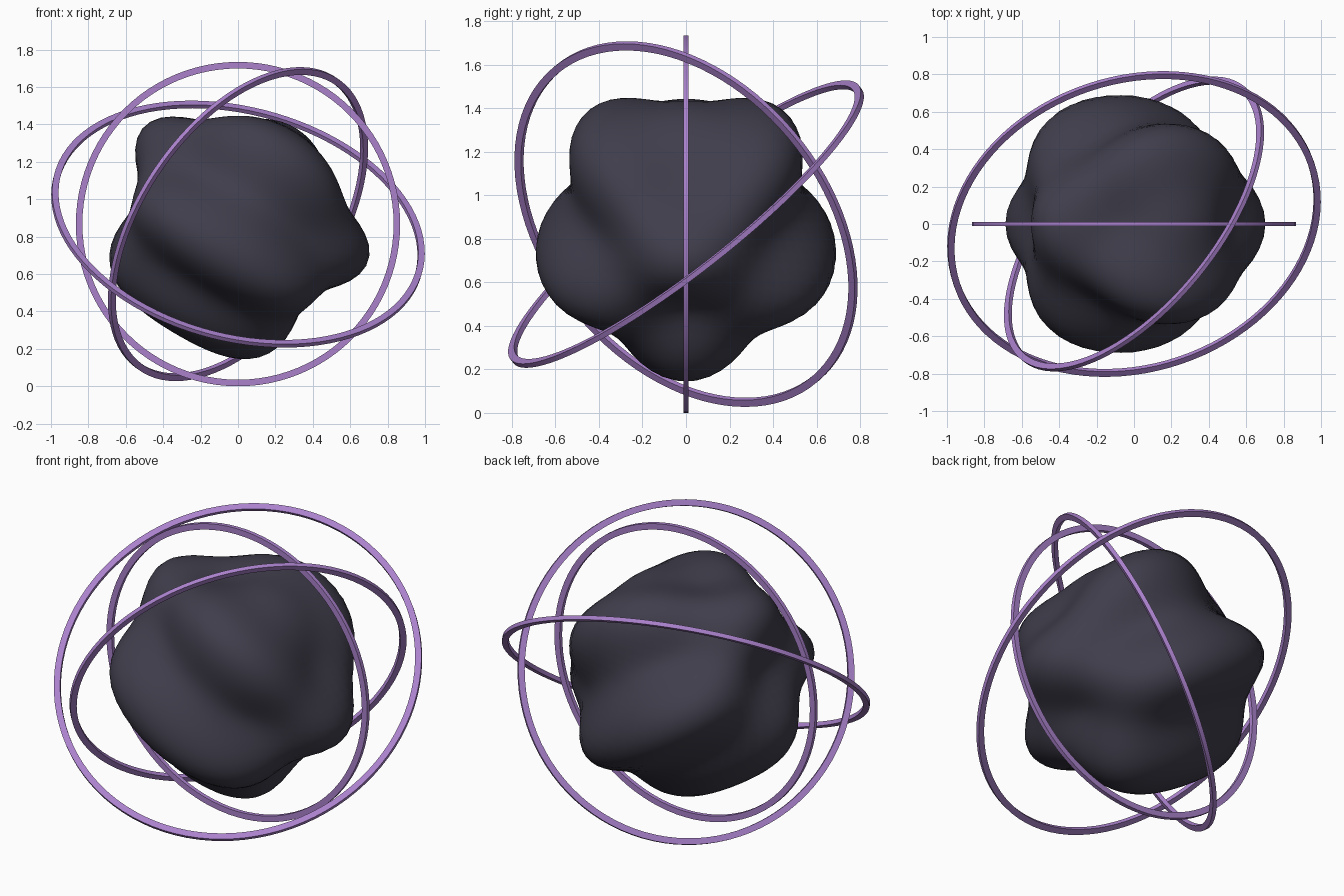
import bpy, bmesh, math
from mathutils import Vector

if "Cube" in bpy.data.objects:
    bpy.data.objects.remove(bpy.data.objects["Cube"])

CENTRE = Vector((0, 0, 0.867))


def material(name, colour):
    m = bpy.data.materials.new(name)
    m.diffuse_color = (*colour, 1)
    m.use_nodes = True
    m.node_tree.nodes["Principled BSDF"].inputs["Base Color"].default_value = m.diffuse_color
    return m


DARK = material("dark_slate", (0.05, 0.047, 0.07))
PURPLE = material("soft_purple", (0.40, 0.22, 0.60))


def add_object(name, bm, mat, angle):
    bmesh.ops.recalc_face_normals(bm, faces=bm.faces)
    mesh = bpy.data.meshes.new(name)
    bm.to_mesh(mesh)
    bm.free()
    mesh.materials.append(mat)
    obj = bpy.data.objects.new(name, mesh)
    bpy.context.collection.objects.link(obj)
    obj.location = CENTRE
    bpy.ops.object.select_all(action='DESELECT')
    obj.select_set(True)
    bpy.context.view_layer.objects.active = obj
    bpy.ops.object.shade_smooth_by_angle(angle=math.radians(angle))
    return obj


# Lumpy core: a sphere rippled by a slanted wave crossed with a wave along y
bm = bmesh.new()
bmesh.ops.create_uvsphere(bm, u_segments=64, v_segments=40, radius=1)
for v in bm.verts:
    d = v.co.normalized()
    ripple = math.sin(3 * d.x + 5 * d.z) * math.cos(3.8 * d.y)
    v.co = d * (0.637 + 0.087 * ripple)
add_object("lumpy_core", bm, DARK, 60)


# Flat hoops with a rectangular section
def hoop(name, outer, normal, width=0.035, depth=0.024, n=96):
    bm = bmesh.new()
    section = [(outer, -depth / 2), (outer, depth / 2),
               (outer - width, depth / 2), (outer - width, -depth / 2)]
    loops = []
    for i in range(n):
        a = math.tau * i / n
        loops.append([bm.verts.new((r * math.cos(a), r * math.sin(a), z))
                      for r, z in section])
    for i in range(n):
        p, q = loops[i], loops[(i + 1) % n]
        for j in range(4):
            k = (j + 1) % 4
            bm.faces.new((p[j], q[j], q[k], p[k]))
    obj = add_object(name, bm, PURPLE, 30)
    obj.rotation_mode = 'QUATERNION'
    obj.rotation_quaternion = Vector(normal).to_track_quat('Z', 'Y')


hoop("upright_hoop", 0.867, (0, 1, 0))
hoop("steep_hoop", 0.943, (-0.685, 0.56, 0.467))
hoop("wide_hoop", 1.018, (0.205, -0.605, 0.768))
